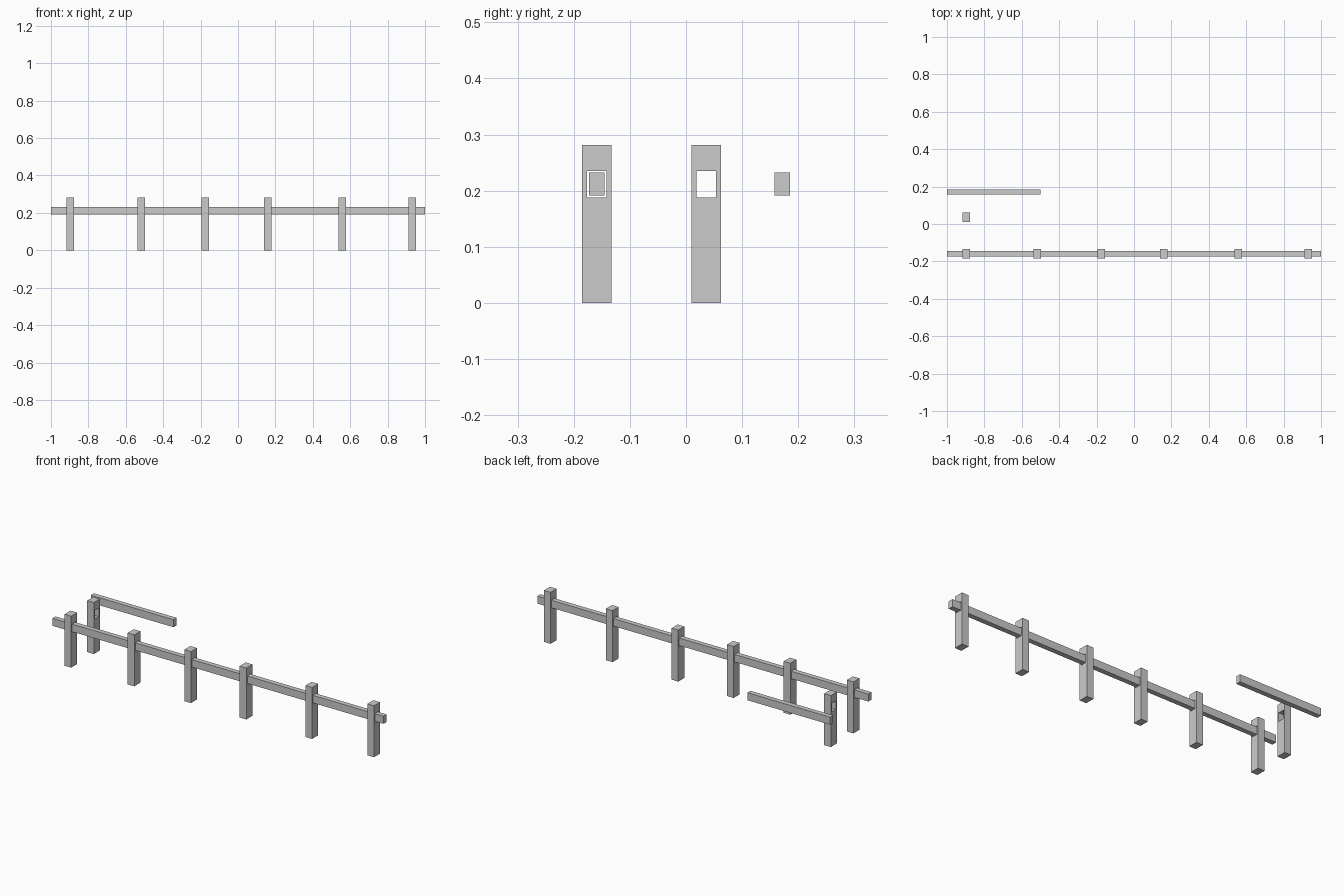
import bpy

if "Cube" in bpy.data.objects:
    bpy.data.objects.remove(bpy.data.objects["Cube"])

POST = (0.04, 0.052, 0.281)      # post width, depth, height
SLOT = (0.2, 0.035, 0.047)       # clearance slot through each post
RAIL_W, RAIL_H = 0.027, 0.041
RAIL_Z = 0.2115
FENCE_Y = -0.159


def box(name, size, location):
    bpy.ops.mesh.primitive_cube_add(size=1, location=location)
    ob = bpy.context.object
    ob.name = name
    ob.scale = size
    bpy.ops.object.transform_apply(location=False, rotation=False, scale=True)
    return ob


# Spare slotted post standing on its own
spare_post = box("spare_post", POST, (-0.898, 0.036, POST[2] / 2))
cutter = box("slot_cutter", SLOT, (-0.898, 0.036, RAIL_Z))
cutter.hide_render = True
mod = spare_post.modifiers.new("slot", 'BOOLEAN')
mod.operation = 'DIFFERENCE'
mod.solver = 'EXACT'
mod.object = cutter
bpy.context.view_layer.objects.active = spare_post
bpy.ops.object.modifier_apply(modifier=mod.name)
bpy.data.objects.remove(cutter, do_unlink=True)

# Fence posts, unevenly spaced, sharing the slotted mesh
for i, x in enumerate((-0.898, -0.517, -0.175, 0.16, 0.557, 0.931)):
    post = spare_post.copy()
    post.name = f"fence_post_{i + 1}"
    post.location = (x, FENCE_Y, POST[2] / 2)
    bpy.context.collection.objects.link(post)

# Long rail through the slots, and a short spare rail
box("fence_rail", (2.0, RAIL_W, RAIL_H), (0, FENCE_Y, RAIL_Z))
box("spare_rail", (0.5, RAIL_W, RAIL_H), (-0.75, 0.1715, RAIL_Z))
